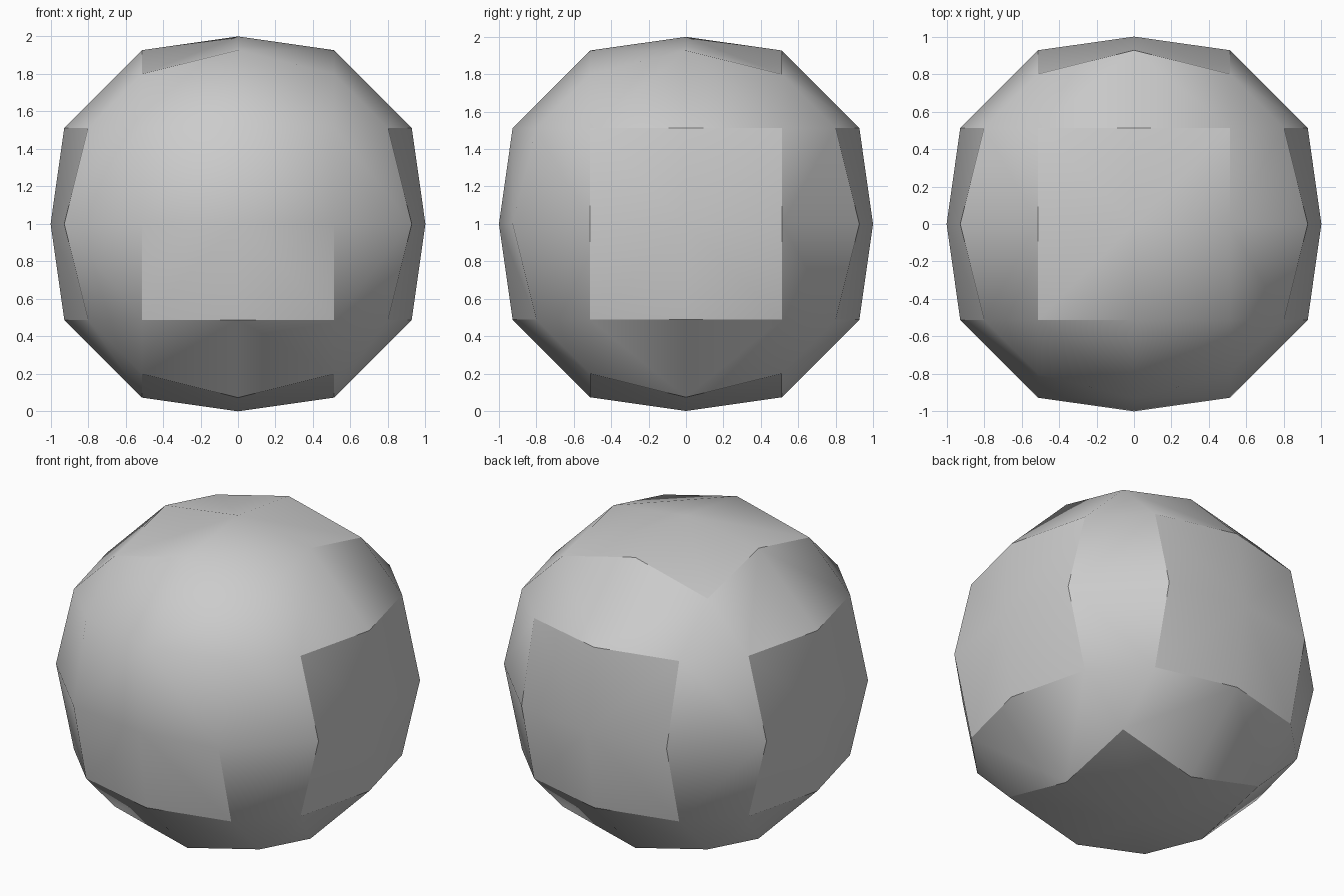
import bpy, bmesh, math
from itertools import product

cube = bpy.data.objects.get("Cube")
if cube:
    bpy.data.objects.remove(cube)

# Plain grey material
grey = bpy.data.materials.new("plain_grey")
grey.use_nodes = True
colour = (0.6, 0.6, 0.6, 1)
grey.diffuse_color = colour
grey.node_tree.nodes["Principled BSDF"].inputs["Base Color"].default_value = colour

STEP = 0.512                   # half width of each domed panel
HEIGHT = (1.0, 0.927, 0.8)     # dome height at panel centre, edge middle, corner
SIGNS = (-1, 1)

bm = bmesh.new()
verts = {}


def vert(key):
    """Vertex for a grid key: the entry of size 2 is the panel's axis."""
    key = tuple(key)
    if key not in verts:
        height = HEIGHT[sum(abs(k) == 1 for k in key)]
        x, y, z = (math.copysign(height, k) if abs(k) == 2 else k * STEP for k in key)
        verts[key] = bm.verts.new((x, y, z + 1))
    return verts[key]


def place(i, a, j, b, k, c):
    key = [0, 0, 0]
    key[i], key[j], key[k] = a, b, c
    return vert(key)


# Six domed panels, each of four folded quarters
for axis, s, u, v in product(range(3), SIGNS, SIGNS, SIGNS):
    j, k = (axis + 1) % 3, (axis + 2) % 3
    centre, side, corner, other = (place(axis, 2 * s, j, p, k, q)
                                   for p, q in ((0, 0), (u, 0), (u, v), (0, v)))
    top_corner = axis == 2 and s > 0 and corner.co.x > 0 and corner.co.y < 0
    front_upper = axis == 1 and s < 0 and corner.co.z > 1
    if top_corner or front_upper:
        bm.faces.new((centre, side, other))
        bm.faces.new((side, corner, other))
    else:
        bm.faces.new((centre, side, corner))
        bm.faces.new((centre, corner, other))

# Twelve bevel bands between panels
for axis, s, t, end in product(range(3), SIGNS, SIGNS, SIGNS):
    j, k = (axis + 1) % 3, (axis + 2) % 3
    bm.faces.new((place(j, 2 * s, k, t, axis, 0), place(j, s, k, 2 * t, axis, 0),
                  place(j, s, k, 2 * t, axis, end), place(j, 2 * s, k, t, axis, end)))

# Eight corner triangles
for x, y, z in product(SIGNS, repeat=3):
    bm.faces.new((vert((2 * x, y, z)), vert((x, 2 * y, z)), vert((x, y, 2 * z))))

bmesh.ops.recalc_face_normals(bm, faces=bm.faces[:])
mesh = bpy.data.meshes.new("faceted_ball")
bm.to_mesh(mesh)
bm.free()
mesh.materials.append(grey)

ball = bpy.data.objects.new("faceted_ball", mesh)
bpy.context.collection.objects.link(ball)
bpy.ops.object.select_all(action="DESELECT")
ball.select_set(True)
bpy.context.view_layer.objects.active = ball
bpy.ops.object.shade_smooth_by_angle(angle=math.radians(32))
